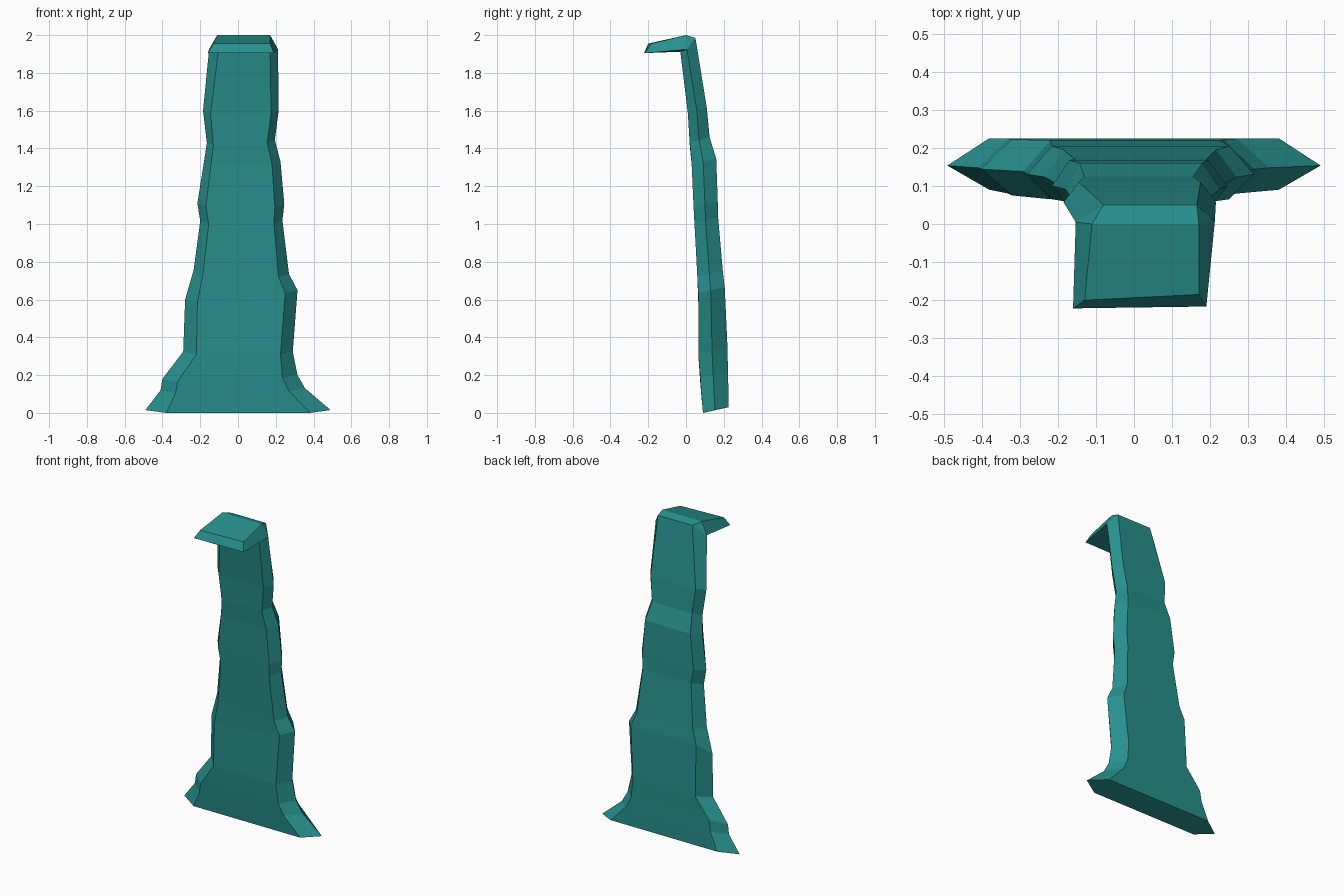
import bpy, bmesh

mat = bpy.data.materials.new("teal water")
mat.diffuse_color = (0.02, 0.28, 0.27, 1)

# Falling sheet: z left, z right, outer left, inner left, inner right, outer right, y front, y back
LEVELS = [
    (0.015, 0.015, -0.49, -0.38, 0.38, 0.49, 0.09, 0.225),
    (0.12, 0.13, -0.41, -0.33, 0.27, 0.355, 0.08, 0.224),
    (0.18, 0.20, -0.40, -0.32, 0.235, 0.315, 0.075, 0.222),
    (0.325, 0.325, -0.29, -0.22, 0.225, 0.29, 0.065, 0.22),
    (0.60, 0.65, -0.28, -0.215, 0.25, 0.315, 0.065, 0.205),
    (0.755, 0.735, -0.235, -0.185, 0.215, 0.27, 0.06, 0.195),
    (1.015, 1.02, -0.20, -0.155, 0.19, 0.235, 0.045, 0.17),
    (1.11, 1.105, -0.215, -0.17, 0.195, 0.245, 0.04, 0.168),
    (1.33, 1.33, -0.18, -0.143, 0.18, 0.225, 0.03, 0.16),
    (1.43, 1.445, -0.165, -0.13, 0.155, 0.195, 0.02, 0.125),
    (1.60, 1.60, -0.185, -0.145, 0.175, 0.215, 0.01, 0.11),
]
TILT = 0.015


def hexagon(zl, zr, ol, il, ir, o_r, yf, yb):
    """Six-sided section: outer left, front pair, outer right, back pair."""
    ym = yf + 0.47 * (yb - yf)
    return [(ol, ym, zl), (il, yf, zl - TILT), (ir, yf, zr - TILT),
            (o_r, ym, zr), (ir, yb, zr + TILT), (il, yb, zr + TILT)]


rings = [hexagon(*level) for level in LEVELS]

# Crest bends forward into a thin overhanging lip
crest = [(-0.153, 0.005, 1.925), (-0.105, -0.03, 1.912), (0.17, -0.03, 1.912),
         (0.212, 0.005, 1.925), (0.165, 0.05, 1.985), (-0.08, 0.05, 1.985)]
ridge = crest[:4] + [(0.17, 0, 2.0), (-0.11, 0, 2.0)]
tip = [(-0.16, -0.222, 1.905), (-0.13, -0.221, 1.905), (0.16, -0.217, 1.905),
       (0.19, -0.216, 1.905), (0.17, -0.185, 1.955), (-0.13, -0.20, 1.955)]
rings += [crest, ridge, tip]

# Loft the sections and close both ends
bm = bmesh.new()
loops = [[bm.verts.new(p) for p in ring] for ring in rings]
for a, b in zip(loops, loops[1:]):
    for i in range(6):
        j = (i + 1) % 6
        bm.faces.new((a[i], a[j], b[j], b[i]))
bm.faces.new(loops[0][::-1])
bm.faces.new(loops[-1])
bmesh.ops.remove_doubles(bm, verts=bm.verts[:], dist=0.0005)
bmesh.ops.recalc_face_normals(bm, faces=bm.faces[:])

mesh = bpy.data.meshes.new("waterfall")
bm.to_mesh(mesh)
bm.free()
mesh.materials.append(mat)
bpy.context.collection.objects.link(bpy.data.objects.new("waterfall", mesh))
